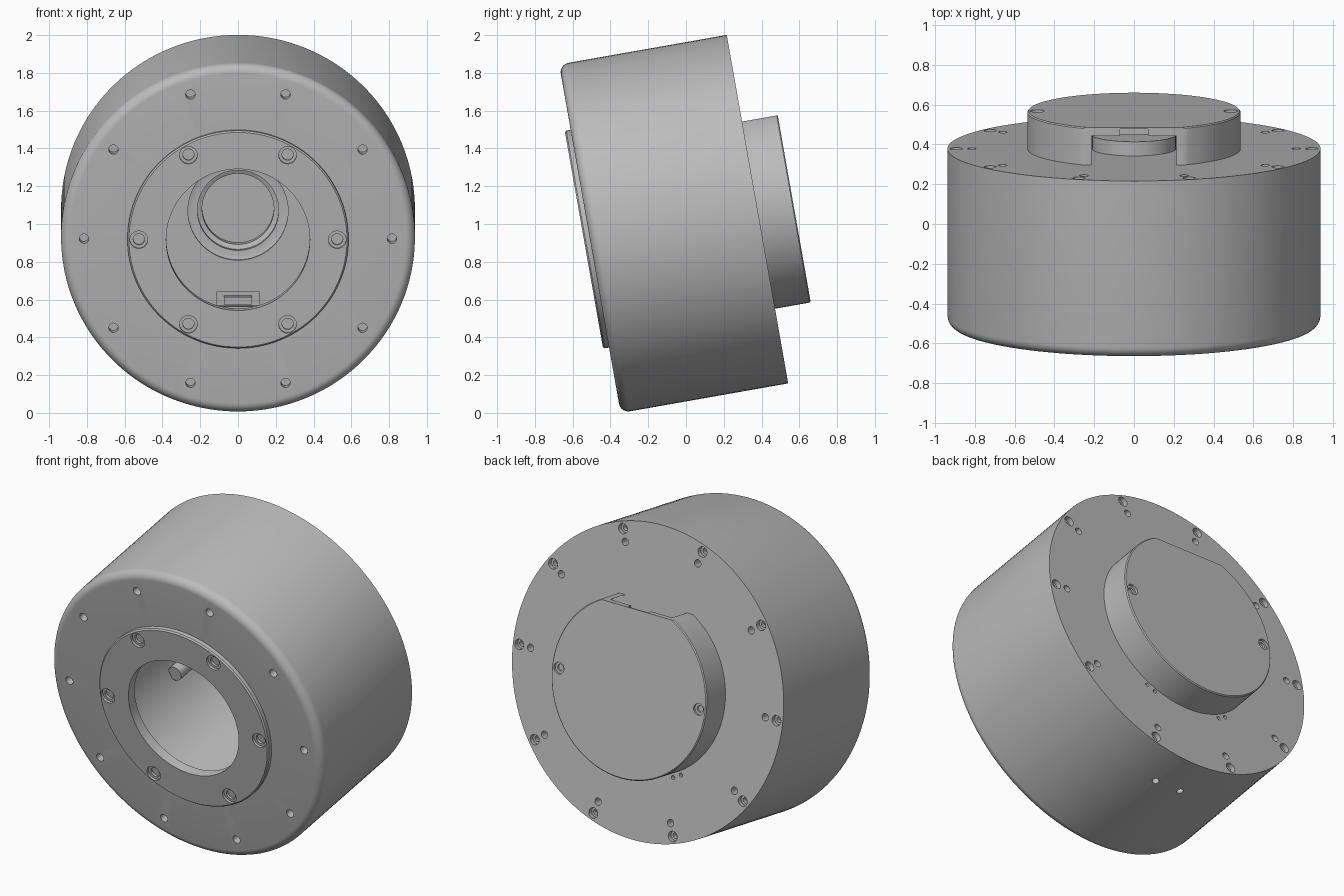
import bpy, bmesh
from math import sin, cos, pi, radians
from mathutils import Matrix, Vector

cube = bpy.data.objects.get("Cube")
if cube:
    bpy.data.objects.remove(cube, do_unlink=True)

grey = bpy.data.materials.new("housing_grey")
grey.use_nodes = True
COLOR = (0.5, 0.5, 0.5, 1)
grey.diffuse_color = COLOR
grey.node_tree.nodes["Principled BSDF"].inputs["Base Color"].default_value = COLOR

# Local frame: z runs along the housing axis to the back, y is up; leaned by ten degrees
TILT = radians(10)
UP = Vector((0, -sin(TILT), cos(TILT)))
AXIS = Vector((0, cos(TILT), sin(TILT)))
PLACE = Matrix((Vector((-1, 0, 0)), UP, AXIS)).transposed().to_4x4()
PLACE.translation = UP * 0.9965
FRONT, BACK, PLATE, LID = -0.341, 0.56, -0.373, 0.752


def add_object(name, bm):
    bmesh.ops.recalc_face_normals(bm, faces=bm.faces)
    mesh = bpy.data.meshes.new(name)
    bm.to_mesh(mesh)
    bm.free()
    mesh.materials.append(grey)
    obj = bpy.data.objects.new(name, mesh)
    bpy.context.collection.objects.link(obj)
    return obj


def lathe(name, profile):
    """Spin a closed (radius, depth) profile about the axis."""
    bm = bmesh.new()
    verts = [bm.verts.new((r, 0, s)) for r, s in profile]
    edges = [bm.edges.new((a, b)) for a, b in zip(verts, verts[1:] + verts[:1])
             if a.co.x + b.co.x > 0]
    bmesh.ops.spin(bm, geom=verts + edges, cent=(0, 0, 0), axis=(0, 0, 1),
                   angle=2 * pi, steps=128, use_merge=True)
    bmesh.ops.remove_doubles(bm, verts=bm.verts, dist=1e-5)
    return add_object(name, bm)


def pin(bm, x, y, z, r, length, rot=Matrix()):
    m = Matrix.Translation((x, y, z)) @ rot
    bmesh.ops.create_cone(bm, cap_ends=True, segments=24, radius1=r, radius2=r,
                          depth=length, matrix=m)


def box(bm, low, high):
    low, high = Vector(low), Vector(high)
    m = Matrix.Translation((low + high) / 2) @ Matrix.Diagonal(high - low).to_4x4()
    bmesh.ops.create_cube(bm, size=1, matrix=m)


def ring(count, radius, start=0):
    for i in range(count):
        a = start + 2 * pi * i / count
        yield radius * cos(a), radius * sin(a)


def cut(obj, bm):
    """Subtract the cutter mesh and keep the result as plain geometry."""
    tool = add_object("cutter", bm)
    tool.hide_render = True
    mod = obj.modifiers.new("holes", 'BOOLEAN')
    mod.operation, mod.solver, mod.object = 'DIFFERENCE', 'EXACT', tool
    mod.use_self = True
    graph = bpy.context.evaluated_depsgraph_get()
    mesh = bpy.data.meshes.new_from_object(obj.evaluated_get(graph))
    obj.modifiers.clear()
    obj.data = mesh
    bpy.data.objects.remove(tool, do_unlink=True)


# Main housing: rounded front rim, hollow inside, closed cup in the back wall
R, F = 0.9367, 0.05
rim = [(R - F + F * cos(a), FRONT + F - F * sin(a))
       for a in [pi / 2 * i / 8 for i in range(9)]]
housing = lathe("housing", [(0, 0.632), (0.21, 0.632), (0.21, BACK), (R, BACK)] + rim + [
    (0.535, FRONT), (0.535, 0.507), (0.265, 0.507), (0.265, 0.52), (0.25, 0.525),
    (0.215, 0.525), (0.215, 0.555), (0.19, 0.565), (0.19, 0.615), (0, 0.615)])
holes = bmesh.new()
for x, y in ring(10, 0.815):
    pin(holes, x, y, FRONT, 0.025, 0.12)
    pin(holes, x, y, BACK, 0.022, 0.12)
for x, y in ring(10, 0.893):
    pin(holes, x, y, BACK, 0.031, 0.06)
    pin(holes, x, y, BACK, 0.018, 0.12)
for x in (-0.09, 0.09):
    pin(holes, x, -R, 0.315, 0.02, 0.1, Matrix.Rotation(pi / 2, 4, 'X'))
for a in (-65, -59, -121, -115):
    pin(holes, 0.56 * cos(radians(a)), 0.56 * sin(radians(a)), BACK, 0.012, 0.05)
# Socket recess low on the inner back wall
box(holes, (-0.11, -0.515, 0.48), (0.11, -0.432, 0.54))
cut(housing, holes)

# Front plate with counterbored screw holes
plate = lathe("front_plate", [(0.38, PLATE), (0.577, PLATE), (0.585, PLATE + 0.008),
                              (0.585, FRONT), (0.53, FRONT), (0.53, -0.31), (0.38, -0.31)])
holes = bmesh.new()
for x, y in ring(6, 0.525):
    pin(holes, x, y, PLATE, 0.047, 0.03)
    pin(holes, x, y, PLATE, 0.03, 0.058)
cut(plate, holes)

# Rear cover: thin-walled drum whose flat top opens into it
cover = lathe("rear_cover", [(0.535, BACK), (0.535, LID - 0.006), (0.529, LID), (0, LID),
                             (0, 0.708), (0.517, 0.708), (0.517, BACK)])
holes = bmesh.new()
box(holes, (-1, 0.4705, 0.4), (1, 1, 1))
box(holes, (-0.07, 0.43, 0.65), (0.07, 0.6, 0.742))
for x in (-0.485, 0.485):
    pin(holes, x, 0, LID, 0.035, 0.03)
    pin(holes, x, 0, LID, 0.02, 0.056)
cut(cover, holes)

# Socket and inner screw lugs
bm = bmesh.new()
box(bm, (-0.075, -0.503, 0.5), (0.075, -0.462, 0.545))
socket = add_object("socket", bm)
bm = bmesh.new()
for a in (200, -20):
    pin(bm, 0.5 * cos(radians(a)), 0.5 * sin(radians(a)), 0.25, 0.045, 0.12)
lugs = add_object("inner_lugs", bm)

# Lean every part and smooth the curved faces
bpy.ops.object.select_all(action='DESELECT')
parts = [housing, plate, cover, socket, lugs]
for part in parts:
    part.data.transform(PLACE)
    part.select_set(True)
bpy.context.view_layer.objects.active = housing
bpy.ops.object.shade_smooth_by_angle(angle=radians(30))
